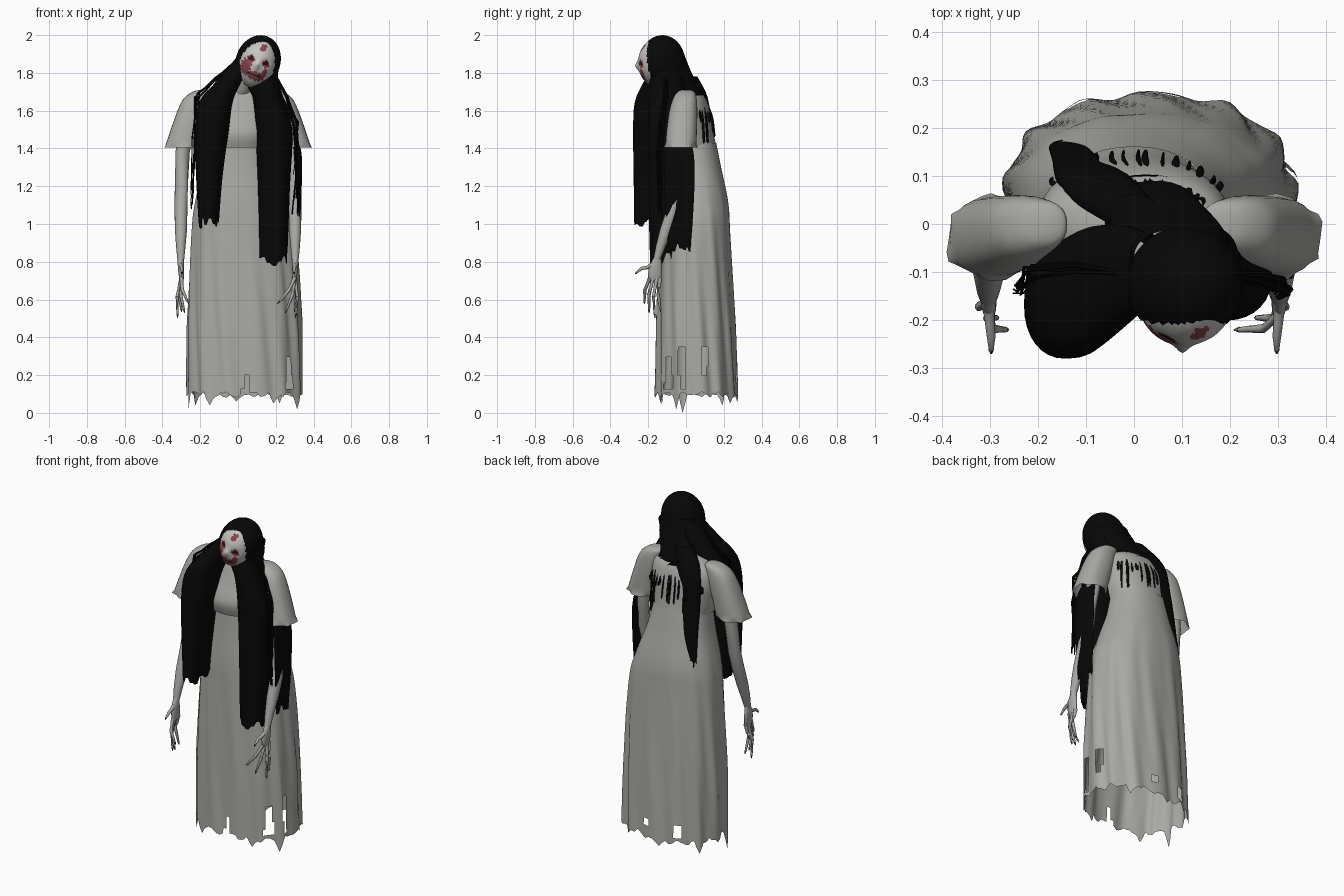
import bpy, bmesh, math, random
from mathutils import Vector, Matrix

if "Cube" in bpy.data.objects:
    bpy.data.objects.remove(bpy.data.objects["Cube"])

random.seed(7)

def material(name, r, g, b):
    m = bpy.data.materials.new(name)
    m.diffuse_color = (r, g, b, 1)
    m.use_nodes = True
    m.node_tree.nodes["Principled BSDF"].inputs["Base Color"].default_value = m.diffuse_color
    return m

DRESS = material("grey cloth", 0.395, 0.40, 0.37)
SKIN = material("grey skin", 0.395, 0.40, 0.37)
FACE = material("pale face", 0.58, 0.565, 0.54)
BLOOD = material("dried red", 0.25, 0.06, 0.07)
DARK = material("dark red", 0.03, 0.007, 0.009)
HAIR = material("black hair", 0.0022, 0.0022, 0.0025)

def finish(name, bm, *mats):
    bmesh.ops.recalc_face_normals(bm, faces=bm.faces)
    me = bpy.data.meshes.new(name)
    bm.to_mesh(me)
    bm.free()
    for m in mats:
        me.materials.append(m)
    ob = bpy.data.objects.new(name, me)
    bpy.context.collection.objects.link(ob)
    bpy.context.view_layer.objects.active = ob
    ob.select_set(True)
    bpy.ops.object.shade_smooth_by_angle(angle=math.radians(50))
    ob.select_set(False)
    return ob

def skin_rings(bm, rings, caps=(False, False)):
    n = len(rings[0])
    for a, b in zip(rings, rings[1:]):
        for i in range(n):
            bm.faces.new((a[i], a[(i + 1) % n], b[(i + 1) % n], b[i]))
    if caps[0]:
        bm.faces.new(rings[0])
    if caps[1]:
        bm.faces.new(rings[-1])

def oval(a, power):
    c, s = math.cos(a), math.sin(a)
    f = lambda v: math.copysign(abs(v) ** (2 / power), v)
    return f(c), f(s)

def loft(bm, keys, n=24, power=2.0, jag=0.0, caps=(False, False), steps=4):
    """Level oval rings (x, y, z, rx, ry), smoothed between keys; jag tears the last ring."""
    rows = []
    for i in range(len(keys) - 1):
        p = [keys[max(i - 1, 0)], keys[i], keys[i + 1], keys[min(i + 2, len(keys) - 1)]]
        for s in range(steps):
            t = s / steps
            rows.append([b + 0.5 * t * (c - a + t * (2*a - 5*b + 4*c - d + t * (3*(b - c) + d - a)))
                         for a, b, c, d in zip(*p)])
    rows.append(list(keys[-1]))
    rings = []
    for x, y, z, rx, ry in rows:
        ring = []
        for i in range(n):
            c, s = oval(2 * math.pi * i / n, power)
            ring.append(bm.verts.new((x + c * rx, y + s * ry, z)))
        rings.append(ring)
    if jag:
        for i in range(0, n, 2):
            d = random.uniform(-0.2, 1) * jag
            for v in rings[-1][i:i + 2]:
                v.co.z += d
    skin_rings(bm, rings, caps)
    return rings

def tube(bm, pts, n=8):
    """Round limb through (x, y, z, radius) points."""
    P = [Vector(p[:3]) for p in pts]
    rings = []
    for i, p in enumerate(P):
        d = (P[min(i + 1, len(P) - 1)] - P[max(i - 1, 0)]).normalized()
        q = d.to_track_quat('Z', 'Y')
        rings.append([bm.verts.new(p + q @ Vector((math.cos(2*math.pi*k/n), math.sin(2*math.pi*k/n), 0)) * pts[i][3])
                      for k in range(n)])
    skin_rings(bm, rings, (True, True))

# ---- skirt: lofted, rippled, with torn hem and holes
bm = bmesh.new()
N = 112
skirt = [(0.0, 0.025, 1.43, .165, .135), (0.005, 0.035, 1.29, .193, .153), (0.015, 0.045, 1.12, .242, .178),
         (0.028, 0.047, .95, .275, .187), (0.033, 0.05, .5, .298, .205), (0.035, 0.053, .1, .302, .218)]
rings = loft(bm, skirt, N, 2.25, steps=9)
for ring in rings:
    for i, v in enumerate(ring):
        t = max(0, min(1, (1.25 - v.co.z) / 0.8))
        a = 2 * math.pi * i / N
        k = 1 + t * (0.028 * math.sin(13 * a + 2 * v.co.z) + 0.008 * math.sin(22 * a + 1.7 + 9 * v.co.z))
        v.co.x = 0.03 * t + (v.co.x - 0.03 * t) * k
        v.co.y = 0.04 + (v.co.y - 0.04) * k
for i, v in enumerate(rings[-1]):
    v.co.z += 0.012 * math.sin(i * .9) + random.uniform(-0.008, 0.008)
for i, z in ((17, .05), (30, .06), (45, .04), (61, .0), (73, .04), (93, .05), (104, .02)):
    rings[-1][i].co.z = z
    for k in (i - 1, i + 1):
        rings[-1][k].co.z = (z + .1) / 2
holes = [(0.04, -1, .11, .21, .022), (0.27, -1, .13, .3, .016), (0.31, -.02, .13, .36, .018),
         (0.31, .1, .2, .36, .018), (-0.12, 1, .12, .2, .02), (0.08, 1, .17, .21, .018)]
torn = []
for f in bm.faces:
    c = f.calc_center_median()
    for hx, hy, z0, z1, w in holes:
        side = abs(hy) < 0.5
        near = abs(c.y - hy) if side else abs(c.x - hx)
        if (c.x > 0.2 if side else c.y * hy > 0.02) and z0 < c.z < z1 and near < w * random.uniform(0.6, 1.3):
            torn.append(f)
            break
bmesh.ops.delete(bm, geom=torn, context='FACES')
finish("skirt", bm, DRESS)

# ---- bodice with overhanging bust seam
bm = bmesh.new()
loft(bm, [(0, .008, 1.405, .172, .153), (0, -.008, 1.48, .19, .155), (0, .005, 1.58, .2, .128),
          (0, .008, 1.66, .185, .1), (0, 0, 1.7, .13, .075), (0.01, -.02, 1.73, .065, .05)], 48, 2.2, caps=(False, True))
finish("bodice", bm, DRESS)

# ---- neck
bm = bmesh.new()
tube(bm, [(0, 0, 1.66, .055), (.03, -.05, 1.73, .048), (.08, -.11, 1.82, .05)], 16)
finish("neck", bm, SKIN)

# ---- sleeves, arms, hands (s = side)
for s, side in ((-1, "left"), (1, "right")):
    bm = bmesh.new()
    rings = loft(bm, [(s*.295, -.028, 1.405, .093, .082), (s*.27, -.022, 1.5, .086, .08), (s*.24, -.014, 1.6, .08, .074),
                      (s*.217, -.006, 1.665, .07, .062), (s*.19, 0, 1.7, .05, .045), (s*.18, 0, 1.71, .02, .02)],
                 28, 2.4, caps=(False, True))
    for i, v in enumerate(rings[0]):
        v.co.x += s * 0.006 * math.sin(i * 1.3)
        v.co.y += 0.01 * math.sin(i * 1.1)
    finish(side + "_sleeve", bm, DRESS)

    bm = bmesh.new()
    tube(bm, [(s*.26, 0, 1.6, .045), (s*.293, -.01, 1.38, .038), (s*.3, -.03, 1.2, .035), (s*.302, -.065, 1.08, .034),
              (s*.302, -.105, .97, .032), (s*.303, -.135, .88, .025), (s*.303, -.155, .81, .018)], 16)
    finish(side + "_arm", bm, SKIN)

    bm = bmesh.new()
    loft(bm, [(s*.303, -.15, .83, .016, .017), (s*.303, -.16, .78, .016, .032), (s*.3, -.165, .73, .014, .036),
              (s*.298, -.165, .70, .01, .03)], 16, caps=(True, True))
    spread = 0.0 if s < 0 else -0.05
    tips = [(.30, -.135, .545), (.32 + spread * .3, -.165, .515), (.285 + spread * .6, -.195, .54), (.265 + spread, -.22, .585)]
    nails = bmesh.new()
    for j, (x, y, z) in enumerate(tips):
        base = Vector((s*.3, -.137 - .018 * j, .715))
        tip = Vector((s*x, y, z))
        mid = base.lerp(tip, .5) + Vector((s*.012, -.012, 0))
        tube(bm, [(*base, .011), (*base.lerp(mid, .6), .008), (*mid, .0095), (*mid.lerp(tip, .6), .007), (*tip, .005)])
        tube(nails, [(*tip.lerp(mid, .08), .0062), (*(tip + (tip - mid) * .12), .0015)], 6)
    thumb = Vector((s*.297, -.262, .742))
    tube(bm, [(s*.303, -.17, .79, .012), (s*.3, -.205, .77, .01), (s*.297, -.235, .765, .009), (*thumb, .005)])
    tube(nails, [(*thumb, .0062), (s*.297, -.27, .735, .0015)], 6)
    finish(side + "_hand", bm, SKIN)
    finish(side + "_nails", nails, DARK)

# ---- head, with painted patches chosen by position on the face
TILT = Matrix.Rotation(math.radians(20), 4, 'Y')
RX, RY, RZ = .1, .112, .137
bm = bmesh.new()
bmesh.ops.create_uvsphere(bm, u_segments=96, v_segments=64, radius=1)

def near(u, w, cu, cw, ru, rw):
    return math.hypot((u - cu) / ru, (w - cw) / rw) < 1 + 0.15 * math.sin(23 * u + 31 * w)

for f in bm.faces:
    c = f.calc_center_median()
    u, w = c.x, c.z
    if c.y > 0:
        continue
    smile = w + .5 - .25 * u * u
    if any(near(u, w, e, .08, .14, .085) for e in (-.42, .42)) or (abs(u) < .42 and abs(smile) < .035):
        f.material_index = 2
    elif (any(near(u, w, e, .06, .21, .15) for e in (-.42, .42)) or near(u, w, -.56, -.25, .3, .32)
          or near(u, w, .05, -.52, .56, .17) or near(u, w, .02, .62, .17, .15) or near(u, w, .5, -.32, .14, .2)):
        f.material_index = 1
for v in bm.verts:
    u, w = v.co.x, v.co.z
    nose = math.exp(-(u / .13) ** 2 - ((w + .12) / .17) ** 2) if v.co.y < 0 else 0
    socket = sum(math.exp(-((u - e) / .17) ** 2 - ((w - .08) / .13) ** 2) for e in (-.42, .42)) if v.co.y < 0 else 0
    narrow = 1 - .22 * max(0, -w) ** 2
    v.co = Vector((u * RX * narrow, v.co.y * RY - .015 * nose + .01 * socket, w * RZ))
bm.transform(Matrix.Translation((.106, -.142, 1.853)) @ TILT)
finish("head", bm, FACE, BLOOD, DARK)

# ---- hair cap with an opening for the face
bm = bmesh.new()
bmesh.ops.create_uvsphere(bm, u_segments=64, v_segments=40, radius=1)
gone = []
for f in bm.faces:
    c = f.calc_center_median()
    if c.y < 0 and math.hypot(c.x / .8, (c.z + .22) / .97) < 1:
        gone.append(f)
bmesh.ops.delete(bm, geom=gone, context='FACES')
bm.transform(Matrix.Translation((.106, -.125, 1.86)) @ TILT @ Matrix.Diagonal((.118, .12, .142, 1)))
finish("hair_cap", bm, HAIR)

# ---- large hair locks
locks = {
    "left_front_lock": [(.03, -.09, 1.88, .04, .07), (-.045, -.11, 1.76, .065, .11), (-.115, -.145, 1.65, .088, .125),
                        (-.138, -.165, 1.5, .09, .115), (-.152, -.165, 1.25, .07, .112), (-.155, -.165, .98, .052, .11)],
    "right_front_lock": [(.17, -.09, 1.86, .05, .08), (.13, -.1, 1.75, .08, .095), (.155, -.1, 1.66, .075, .1),
                         (.19, -.1, 1.5, .097, .1), (.19, -.1, 1.2, .085, .1), (.185, -.105, .79, .075, .085)],
    "right_side_lock": [(.26, -.05, 1.5, .03, .04), (.318, -.035, 1.38, .018, .075), (.325, -.035, 1.15, .011, .078),
                        (.318, -.035, .86, .008, .058)],
    "back_drape": [(.1, -.07, 1.9, .1, .06), (.09, -.045, 1.8, .105, .075), (.045, -.0, 1.72, .11, .075),
                   (.025, .028, 1.65, .11, .075)],
    "back_lock": [(0, .02, 1.78, .05, .04), (-.07, .075, 1.67, .075, .04), (-.095, .105, 1.5, .07, .032),
                  (-.115, .135, 1.32, .055, .028), (-.142, .157, 1.14, .035, .018)],
}
for name, keys in locks.items():
    bm = bmesh.new()
    loft(bm, keys, 32, 2.2, jag=.06)
    finish(name, bm, HAIR)

# ---- thin strands down the back
bm = bmesh.new()
for i in range(15):
    x = -.17 + .025 * i + random.uniform(-.008, .008)
    back = math.sqrt(max(.1, 1 - (x / .21) ** 2))
    end = random.uniform(1.4, 1.55)
    w = random.uniform(.004, .011)
    loft(bm, [(x * .65 + .02, .075 * back, 1.7, w, .01), (x, .133 * back, 1.58, w, .007),
              (x * 1.03, .15 * back, end, w * .6, .006)], 8, jag=.03)
finish("back_strands", bm, HAIR)

# ---- loose strands over the shoulders
bm = bmesh.new()
for i in range(6):
    j = lambda a=.015: random.uniform(-a, a)
    r = random.uniform(.002, .005)
    tube(bm, [(.0, -.1 + j(), 1.87 + j(), r), (-.11 + j(), -.09 + j(), 1.77 + j(), r), (-.215 + j(), -.1 + j(), 1.68 + j(), r),
              (-.235 + j(), -.13 + j(), 1.45, r), (-.242 + j(.01), -.14 + j(), 1.12 + 3 * j(), r * .7)], 6)
for i in range(9):
    r = random.uniform(.003, .008)
    tube(bm, [(.19, -.1 + j(), 1.8 + j(), r), (.25 + j(), -.11 + j(), 1.66 + j(), r), (.305 + j(), -.13 + j(), 1.54, r),
              (.315 + j(), -.14 + j(), 1.38, r), (.3 + j(.025), -.14 + j(), 1.15 + 8 * j(), r * .7)], 6)
finish("loose_strands", bm, HAIR)
